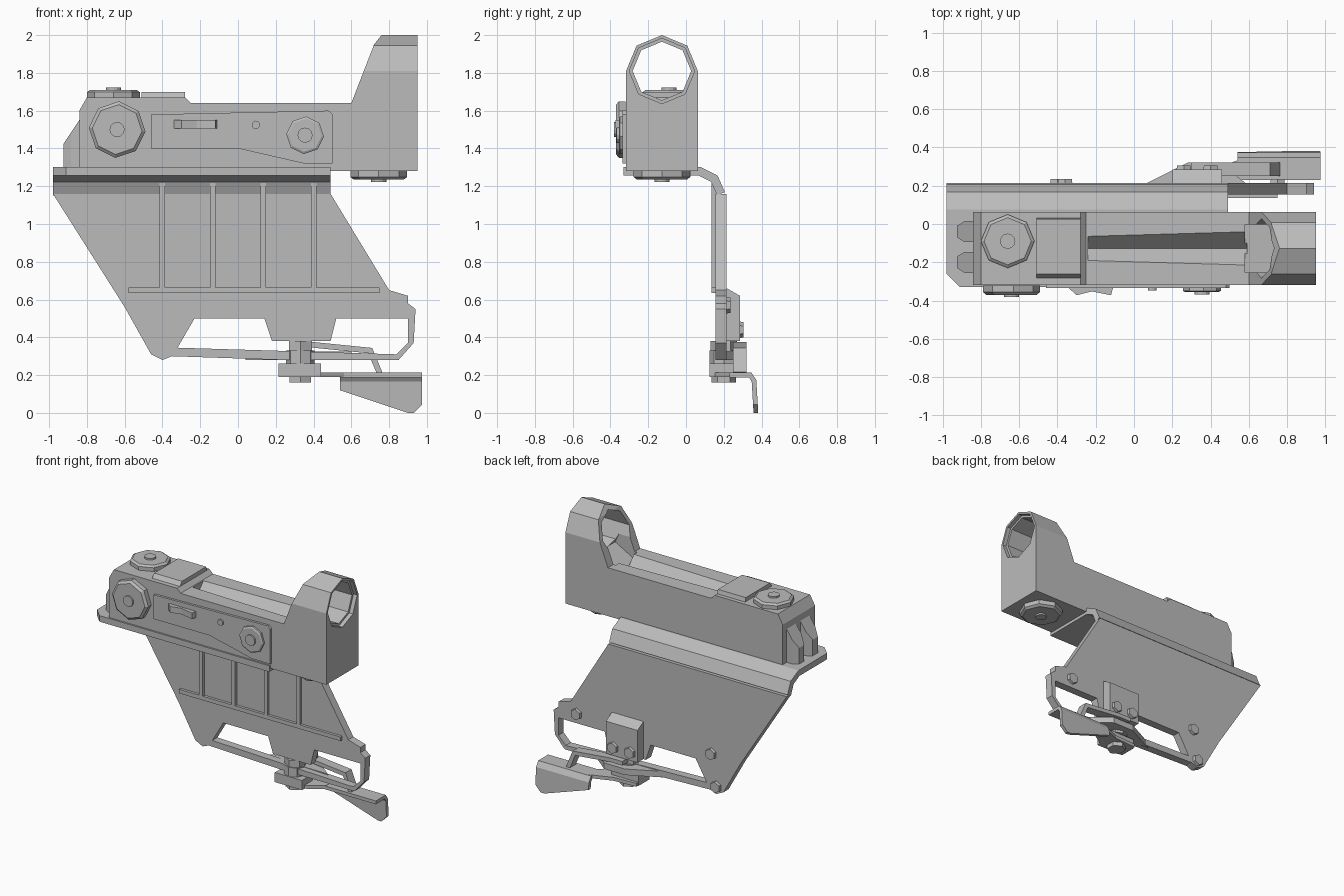
import bpy, bmesh, math
from mathutils import Vector

cube = bpy.data.objects.get("Cube")
if cube:
    bpy.data.objects.remove(cube, do_unlink=True)

# Shared levels of the housing and its bracket
LEFT, RIGHT, FRONT, BACK = -.84, .95, -.32, .065
BASE, DECK, COVER, PEAK = 1.28, 1.64, 1.67, 2
MIDDLE = (FRONT + BACK) / 2
TAIL, NOSE, FOLD = -.98, .49, 1.16
PLATE_FRONT, PLATE_BACK = .155, .215
PIVOT = (.33, .2)

grey = bpy.data.materials.new("plain grey")
grey.use_nodes = True
grey.diffuse_color = (.5, .5, .5, 1)
shader = grey.node_tree.nodes["Principled BSDF"]
shader.inputs["Base Color"].default_value = grey.diffuse_color


def place(axis, point, depth):
    """Put a flat point at a depth along the named axis."""
    coords = list(point)
    coords.insert("xyz".index(axis), depth)
    return coords


def prism(name, axis, outline, start, end, taper=1):
    """Extrude an outline along an axis, scaling the far end by taper."""
    outline = [Vector(point) for point in outline]
    centre = sum(outline, Vector((0, 0))) / len(outline)
    bm = bmesh.new()
    near = [bm.verts.new(place(axis, point, start)) for point in outline]
    far = [bm.verts.new(place(axis, centre.lerp(point, taper), end)) for point in outline]
    bm.faces.new(near)
    bm.faces.new(reversed(far))
    for i in range(len(outline)):
        bm.faces.new((near[i - 1], far[i - 1], far[i], near[i]))
    bmesh.ops.recalc_face_normals(bm, faces=bm.faces)
    mesh = bpy.data.meshes.new(name)
    bm.to_mesh(mesh)
    bm.free()
    mesh.materials.append(grey)
    part = bpy.data.objects.new(name, mesh)
    bpy.context.scene.collection.objects.link(part)
    return part


def box(name, xs, ys, zs):
    corners = [(xs[0], ys[0]), (xs[1], ys[0]), (xs[1], ys[1]), (xs[0], ys[1])]
    return prism(name, "z", corners, *zs)


def strip(name, axis, path, start, end, thick):
    """Bent sheet of even thickness that follows a flat path."""
    points = [Vector(point) for point in path]
    normals = [(b - a).normalized().orthogonal() for a, b in zip(points, points[1:])]
    shifts = [(m + n) * thick / 2 / (1 + m.dot(n))
              for m, n in zip(normals[:1] + normals, normals + normals[-1:])]
    upper = [point + shift for point, shift in zip(points, shifts)]
    lower = [point - shift for point, shift in zip(points, shifts)]
    return prism(name, axis, upper + lower[::-1], start, end)


def ngon(centre, radius, sides=8, turn=0):
    """Regular outline with one corner pointing up."""
    angles = [math.tau * i / sides + turn for i in range(sides)]
    return [(centre[0] + radius * math.sin(a), centre[1] + radius * math.cos(a)) for a in angles]


def combine(part, tool, operation="DIFFERENCE"):
    """Apply a boolean and discard its tool."""
    modifier = part.modifiers.new("cut", "BOOLEAN")
    modifier.operation, modifier.object, modifier.solver = operation, tool, "EXACT"
    bpy.context.view_layer.objects.active = part
    bpy.ops.object.modifier_apply(modifier=modifier.name)
    bpy.data.objects.remove(tool, do_unlink=True)


def slice_off(part, point, normal):
    """Cut away everything on the normal's side of a plane."""
    bm = bmesh.new()
    bm.from_mesh(part.data)
    bmesh.ops.bisect_plane(bm, geom=bm.verts[:] + bm.edges[:] + bm.faces[:],
                           plane_co=point, plane_no=normal, clear_outer=True)
    bmesh.ops.holes_fill(bm, edges=[edge for edge in bm.edges if edge.is_boundary], sides=0)
    bmesh.ops.recalc_face_normals(bm, faces=bm.faces)
    bm.to_mesh(part.data)
    bm.free()


def knob(name, axis, centre, radius, start, end, turn=0):
    """Octagonal knob with a bevelled rim and a small round button."""
    rim = start + (end - start) * .7
    tip = end + math.copysign(.012, end - start)
    prism(name + "_base", axis, ngon(centre, radius, turn=turn), start, rim)
    prism(name + "_rim", axis, ngon(centre, radius, turn=turn), rim, end, taper=.88)
    prism(name + "_button", axis, ngon(centre, .04, sides=12), rim, tip)


# Sight housing: side outline trimmed by the hood cross-section
bore_centre = (MIDDLE, PEAK - .19)
housing = prism("sight_housing", "y", [
    (LEFT, BASE), (LEFT, 1.6), (-.8, COVER), (-.28, COVER), (-.25, DECK), (.6, DECK),
    (.72, 1.95), (.76, PEAK), (RIGHT, PEAK), (RIGHT, BASE)], FRONT - .1, BACK + .1)
arch = sorted(point for point in ngon(bore_centre, .19) if point[1] > bore_centre[1] - .01)
section = [(arch[0][0], 1)] + arch + [(arch[-1][0], 1)]
combine(housing, prism("section", "x", section, -1, 1), "INTERSECT")

# Hood opening with a front lip, rear ramp and widening groove
combine(housing, prism("bore", "x", ngon(bore_centre, .155), .5, RIGHT - .01))
combine(housing, prism("lip", "x", ngon(bore_centre, .173), RIGHT - .03, 1))
ramp = [(.58, 1.57), (.76, COVER), (.7, 1.8), (.58, 1.8)]
combine(housing, prism("ramp", "y", ramp, MIDDLE - .125, MIDDLE + .125))
groove = [(MIDDLE - .09, COVER), (MIDDLE, COVER - .1), (MIDDLE + .09, COVER)]
combine(housing, prism("groove", "x", groove, -.24, .59, taper=1.4))

# Raised top cover with sloping front and back
prism("top_cover", "x", [
    (FRONT + .03, COVER - .01), (FRONT + .06, COVER + .03),
    (BACK - .04, COVER + .03), (BACK - .03, COVER - .01)], -.51, -.28)

# Pair of chamfered rear fins
for side, y in (("right", -.2), ("left", -.04)):
    edge = [(LEFT + .02, .055), (LEFT - .045, .055), (LEFT - .085, .03)]
    outline = [(x, y + w) for x, w in edge] + [(x, y - w) for x, w in reversed(edge)]
    fin = prism("rear_fin_" + side, "z", outline, BASE, DECK)
    slice_off(fin, (LEFT, y, 1.55), (-3, 0, 2))

# Adjustment knobs
knob("top_knob", "z", (-.66, -.09), .14, start=COVER, end=COVER + .04)
knob("side_knob", "y", (-.64, 1.5), .15, start=FRONT, end=FRONT - .05, turn=.07)
knob("bottom_knob", "z", (.745, MIDDLE), .15, start=BASE, end=BASE - .045)

# Side panel with its slider, button and dial
face = FRONT - .015
prism("side_panel", "y", [(-.46, 1.4), (-.46, 1.58), (.48, 1.6), (.5, 1.58), (.5, 1.32),
                          (.35, 1.32), (0, 1.4)], FRONT + .01, face)
grip = face - .037
prism("panel_slider", "z", [(-.34, face), (-.3, grip), (-.22, grip + .02), (-.12, grip),
                            (-.11, face)], 1.505, 1.55)
prism("panel_button", "y", ngon((.095, 1.525), .022, sides=12), face, face - .012)
knob("panel_dial", "y", (.355, 1.47), .1, start=face, end=face - .02, turn=.07)

# Bracket: top flange bending down into the side plate
flange = strip("bracket_flange", "x", [
    (FRONT - .01, BASE), (.07, BASE), (.15, BASE - .04), (.185, FOLD)], TAIL, NOSE, thick=.045)
slice_off(flange, (TAIL, FRONT + .06, BASE), (-1, -1, 0))

# Side plate with the opening above its lower rail
plate = prism("side_plate", "y", [
    (TAIL, FOLD), (NOSE, FOLD), (.8, .65), (.9, .62), (.9, .58), (.94, .55), (.93, .37),
    (.85, .28), (.25, .28), (-.35, .3), (-.4, .28), (-.46, .31), (-.6, .56)],
    PLATE_FRONT, PLATE_BACK)
combine(plate, prism("opening", "y", [
    (-.32, .345), (-.23, .5), (.14, .5), (.18, .38), (NOSE, .38), (.52, .5), (.9, .5),
    (.9, .37), (.84, .31)], 0, 1))

# Stiffening ribs
rib_depth = (PLATE_FRONT - .02, PLATE_FRONT + .01)
for i in range(4):
    x = (i - 1.5) * .267
    box(f"upright_rib_{i + 1}", (x - .015, x + .015), rib_depth, (.65, 1.22))
box("cross_rib", (-.58, .75), rib_depth, (.635, .665))

# Rear clamp block and bolts
block_back = PLATE_BACK + .07
prism("clamp_block", "x", [(PLATE_FRONT, .38), (PLATE_BACK, .66), (block_back, .62),
                           (block_back, .38)], .2, .46)
bolts = {"rear": (-.36, .57, PLATE_BACK), "low": (-.4, .335, PLATE_BACK),
         "front": (.75, .57, PLATE_BACK),
         "clamp_rear": (.26, .44, block_back), "clamp_front": (.4, .44, block_back)}
for label, (x, z, seat) in bolts.items():
    prism(label + "_bolt", "y", ngon((x, z), .045, sides=6), seat - .01, seat + .02, taper=.9)

# Pivot stack under the clamp
prism("pivot_pin", "z", ngon(PIVOT, .045), .17, .39)
prism("upper_nut", "z", ngon(PIVOT, .07, sides=6), .33, .38)
prism("pivot_collar", "z", ngon(PIVOT, .075), .26, .33)
prism("lower_nut", "z", ngon(PIVOT, .065, sides=6), .16, .2)
prism("rail_bulge", "z", [(.04, .2), (.28, .32), (.45, .32), (.6, .2)], .28, .325)

# Spring arm reaching down to the lever
strip("spring_arm", "y", [(.3, .36), (.4, .36), (.7, .33), (.75, .21)], .25, .32, thick=.03)

# Locking lever with a bent thumb blade
box("lever_hub", (.215, .44), (.125, .25), (.19, .262))
prism("lever_arm", "z", [(.22, .14), (.42, .14), (.56, .23), (.56, .34), (.4, .28), (.22, .27)],
      .19, .215)
blade = strip("lever_blade", "x", [(.23, .2), (.34, .2), (.36, .17), (.37, 0)],
              .54, RIGHT + .025, thick=.025)
slice_off(blade, (.54, 0, .12), (-1, 0, -3))
slice_off(blade, (RIGHT - .02, 0, 0), (1, 0, -1))
